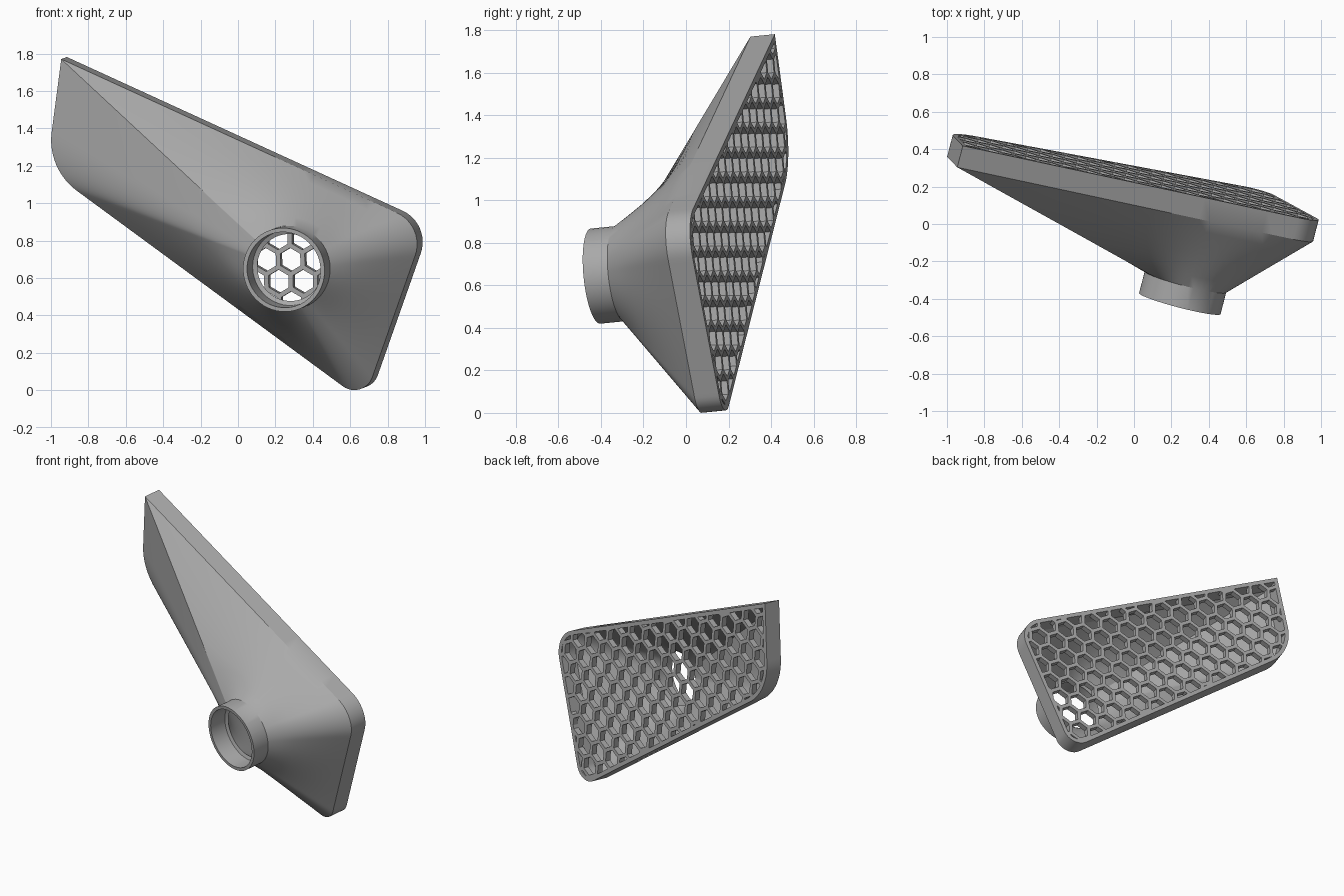
import bpy, bmesh, math
from mathutils import Vector, Matrix

cube = bpy.data.objects.get("Cube")
if cube:
    bpy.data.objects.remove(cube, do_unlink=True)

# Single grey plastic
grey = bpy.data.materials.new("grey_plastic")
grey.use_nodes = True
grey.diffuse_color = (0.4, 0.4, 0.4, 1)
grey.node_tree.nodes["Principled BSDF"].inputs["Base Color"].default_value = (0.4, 0.4, 0.4, 1)

# Tilted frame shared by the mouth plate, the grille and the spout
N = Vector((0.26, 1, 0.1)).normalized()
U = Vector((1, -0.26, 0)).normalized()
V = U.cross(N)
RIM_DEPTH, RIM_WALL = 0.119, 0.028
SPOUT = Vector((0.275, -0.31, 0.655))
SPOUT_LENGTH = 0.12


def on_plate(x, z):
    return Vector((x, 0.2345 - 0.26 * x - 0.1 * z, z))


def make_object(name, bm):
    bmesh.ops.recalc_face_normals(bm, faces=bm.faces)
    mesh = bpy.data.meshes.new(name)
    bm.to_mesh(mesh)
    bm.free()
    mesh.materials.append(grey)
    obj = bpy.data.objects.new(name, mesh)
    bpy.context.collection.objects.link(obj)
    return obj


def rounded_outline(corners, arc_steps=12, edge_steps=32):
    """Corners are (x, z, tangent length); edges are subdivided evenly."""
    arcs = []
    for i, (x, z, t) in enumerate(corners):
        c = on_plate(x, z)
        before = on_plate(*corners[i - 1][:2])
        after = on_plate(*corners[(i + 1) % len(corners)][:2])
        if t == 0:
            arcs.append([c])
            continue
        da, db = (before - c).normalized(), (after - c).normalized()
        half = da.angle(db) / 2
        radius = t * math.tan(half)
        axis = (da + db).normalized()
        side = (db - da).normalized()
        centre = c + axis * (radius / math.sin(half))
        sweep = math.pi / 2 - half
        arcs.append([centre + radius * (side * math.sin(a) - axis * math.cos(a))
                     for a in (sweep * (2 * k / arc_steps - 1) for k in range(arc_steps + 1))])
    points = []
    for i, arc in enumerate(arcs):
        end = arcs[(i + 1) % len(arcs)][0]
        points += arc
        points += [arc[-1].lerp(end, k / edge_steps) for k in range(1, edge_steps)]
    return points


def inset(points, amount):
    result = []
    for i, p in enumerate(points):
        a = (p - points[i - 1]).normalized()
        b = (points[(i + 1) % len(points)] - p).normalized()
        na, nb = N.cross(a), N.cross(b)
        if na.dot(SPOUT - p) < 0:
            na, nb = -na, -nb
        result.append(p + (na + nb) * amount / (1 + na.dot(nb)))
    return result


def shift(points, depth):
    return [p + N * depth for p in points]


outline = rounded_outline([(-0.945, 1.77, 0), (-1.022, 1.184, 0.2),
                           (0.672, -0.061, 0.14), (1.003, 0.878, 0.17)])
inner = inset(outline, RIM_WALL)
angles = [math.atan2((p - SPOUT).dot(V), (p - SPOUT).dot(U)) for p in outline]


def circle(radius, depth):
    return [SPOUT + N * depth + radius * (U * math.cos(a) + V * math.sin(a)) for a in angles]


def blend(a, b, steps=6):
    return [[p.lerp(q, k / steps) for p, q in zip(a, b)] for k in range(steps + 1)]


# Funnel shell: spout, flared body and rim, outside then back along the inside
loops = [circle(0.225, -SPOUT_LENGTH)]
loops += blend(circle(0.225, 0), outline)
loops += [shift(outline, RIM_DEPTH), shift(inner, RIM_DEPTH)]
loops += blend(inner, circle(0.18, 0.01))
loops += [circle(0.203, 0), circle(0.203, -SPOUT_LENGTH)]

bm = bmesh.new()
rings = [[bm.verts.new(p) for p in loop] for loop in loops]
count = len(outline)
for i, ring in enumerate(rings):
    following = rings[(i + 1) % len(rings)]
    for j in range(count):
        k = (j + 1) % count
        bm.faces.new((ring[j], ring[k], following[k], following[j]))
shell = make_object("funnel_shell", bm)
bpy.context.view_layer.objects.active = shell
shell.select_set(True)
bpy.ops.object.shade_smooth_by_angle(angle=math.radians(30))
shell.select_set(False)

# Honeycomb grille: flat hexagon frames clipped to the rim, then thickened
PITCH, BAR, THICKNESS = 0.135, 0.025, 0.04
frame = Matrix((U, V, -N)).transposed().to_4x4()
frame.translation = on_plate(0.26, 0.69) + N * RIM_DEPTH
to_local = frame.inverted()

bm = bmesh.new()
corner_angles = [math.radians(30 + 60 * k) for k in range(6)]
for row in range(-12, 13):
    for col in range(-14, 12):
        centre = Vector(((col + (row % 2) / 2) * PITCH, row * PITCH * math.sqrt(3) / 2, 0))
        outer_hex, inner_hex = (
            [bm.verts.new(centre + Vector((math.cos(a), math.sin(a), 0)) * w / math.sqrt(3))
             for a in corner_angles] for w in (PITCH, PITCH - BAR))
        for k in range(6):
            m = (k + 1) % 6
            bm.faces.new((outer_hex[k], outer_hex[m], inner_hex[m], inner_hex[k]))
bmesh.ops.remove_doubles(bm, verts=bm.verts, dist=0.001)

border = [to_local @ p for p in shift(inset(outline, RIM_WALL * 0.9), RIM_DEPTH)]
middle = to_local @ (SPOUT + N * 0.5)
for i, p in enumerate(border):
    q = border[(i + 1) % len(border)]
    out = Vector((q.y - p.y, p.x - q.x, 0)).normalized()
    if out.dot(middle - p) > 0:
        out = -out
    bmesh.ops.bisect_plane(bm, geom=bm.verts[:] + bm.edges[:] + bm.faces[:], dist=1e-5,
                           plane_co=p, plane_no=out, clear_outer=True)
made = bmesh.ops.extrude_face_region(bm, geom=bm.faces[:], use_keep_orig=True)["geom"]
bmesh.ops.translate(bm, vec=(0, 0, THICKNESS),
                    verts=[g for g in made if isinstance(g, bmesh.types.BMVert)])
bm.transform(frame)
make_object("honeycomb_grille", bm)
